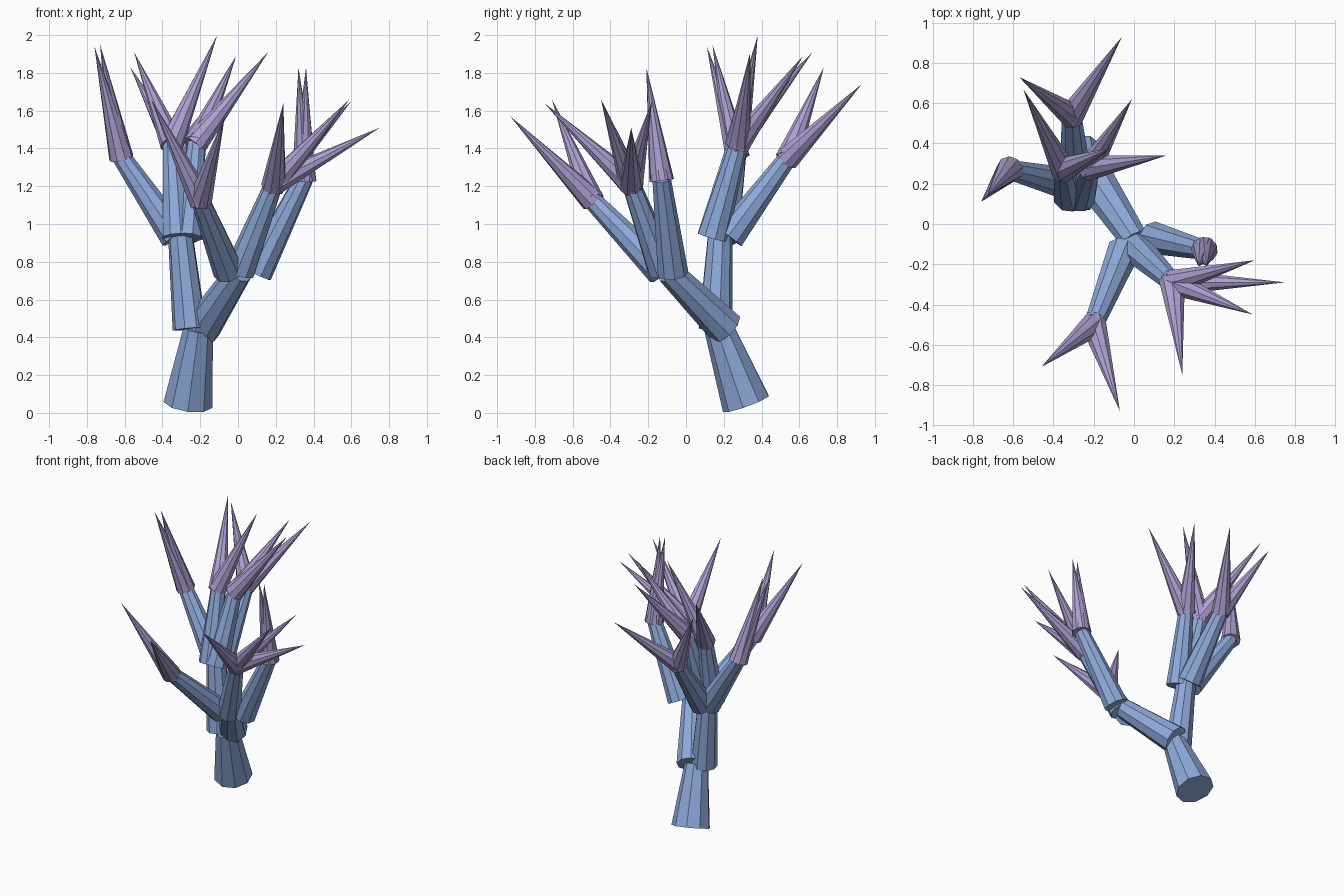
import bpy
import bmesh
from mathutils import Matrix, Vector

SIDES = 9

# Remove the default cube
cube = bpy.data.objects.get("Cube")
if cube:
    bpy.data.objects.remove(cube, do_unlink=True)


def make_material(name, rgb):
    mat = bpy.data.materials.new(name)
    mat.use_nodes = True
    colour = (*rgb, 1.0)
    mat.diffuse_color = colour
    for node in mat.node_tree.nodes:
        if node.type == "BSDF_PRINCIPLED":
            node.inputs["Base Color"].default_value = colour
    return mat


stem_blue = make_material("stem blue", (0.27, 0.40, 0.70))
spike_purple = make_material("spike purple", (0.42, 0.35, 0.64))


def tapered_segment(name, start, end, start_radius, end_radius, material):
    """Faceted frustum or cone running between two points."""
    start, end = Vector(start), Vector(end)
    axis = end - start
    bm = bmesh.new()
    bmesh.ops.create_cone(
        bm, cap_ends=True, segments=SIDES,
        radius1=start_radius, radius2=end_radius, depth=axis.length)
    turn = axis.to_track_quat("Z", "Y").to_matrix().to_4x4()
    bm.transform(Matrix.Translation((start + end) / 2) @ turn)
    mesh = bpy.data.meshes.new(name)
    bm.to_mesh(mesh)
    bm.free()
    mesh.materials.append(material)
    obj = bpy.data.objects.new(name, mesh)
    bpy.context.collection.objects.link(obj)
    return obj


def twig(name, start, end, tips):
    """Upper branch crowned by a cluster of long spikes."""
    tapered_segment(name + "_branch", start, end, 0.083, 0.05, stem_blue)
    end = Vector(end)
    for number, tip in enumerate(tips, start=1):
        tip = Vector(tip)
        base = end - (tip - end).normalized() * 0.01
        tapered_segment(f"{name}_spike_{number}", base, tip,
                        0.066, 0.0, spike_purple)


# Trunk and its two main limbs
tapered_segment("trunk", (-0.265, 0.32, 0.05), (-0.21, 0.175, 0.45),
                0.132, 0.08, stem_blue)
tapered_segment("rear_limb", (-0.255, 0.155, 0.445), (-0.305, 0.18, 0.95),
                0.092, 0.066, stem_blue)
tapered_segment("front_limb", (-0.19, 0.21, 0.45), (0.01, -0.09, 0.75),
                0.1, 0.07, stem_blue)

# Twigs on the rear limb
twig("rear_outer", (-0.33, 0.2, 0.93), (-0.62, 0.27, 1.36),
     [(-0.76, 0.11, 1.94), (-0.73, 0.14, 1.95)])
twig("rear_upright", (-0.32, 0.14, 0.93), (-0.35, 0.27, 1.43),
     [(-0.55, 0.67, 1.91), (-0.11, 0.38, 2.0)])
twig("rear_inner", (-0.27, 0.14, 0.93), (-0.22, 0.28, 1.43),
     [(-0.01, 0.62, 1.89), (0.16, 0.34, 1.91)])
twig("rear_back", (-0.29, 0.23, 0.93), (-0.31, 0.54, 1.35),
     [(-0.06, 0.93, 1.74), (-0.57, 0.73, 1.83)])

# Twigs on the front limb
twig("front_low", (-0.05, -0.13, 0.75), (-0.2, -0.5, 1.13),
     [(-0.07, -0.93, 1.57), (-0.46, -0.71, 1.66)])
twig("front_middle", (0.01, -0.12, 0.75), (0.19, -0.29, 1.21),
     [(0.24, -0.75, 1.64), (0.59, -0.45, 1.66),
      (0.75, -0.29, 1.51), (0.6, -0.18, 1.65)])
twig("front_side", (0.1, -0.07, 0.74), (0.35, -0.13, 1.24),
     [(0.32, -0.21, 1.83), (0.36, -0.21, 1.83)])
